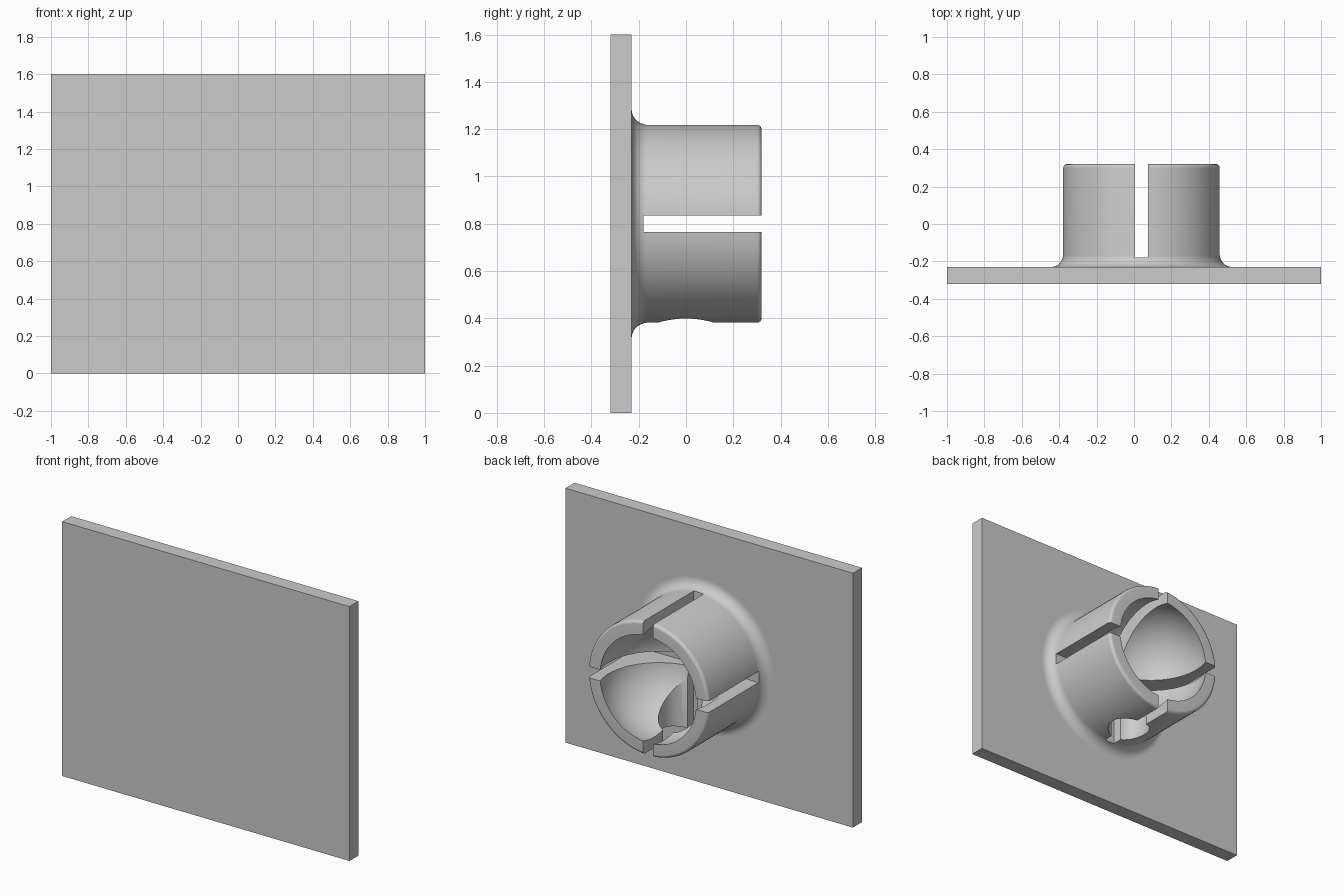
import bpy, bmesh, math
from mathutils import Matrix, Vector

cube = bpy.data.objects.get("Cube")
if cube:
    bpy.data.objects.remove(cube, do_unlink=True)

CX, CZ = 0.04, 0.80             # socket axis
BACK, RIM = -0.23, 0.32         # plate's rear face and socket's open end
RADIUS, FILLET, ROUND = 0.42, 0.065, 0.02
BALL_Y, BALL_R = 0.212, 0.352   # spherical cavity
SLOT_W, SLOT_FLOOR = 0.07, -0.18

grey = bpy.data.materials.new("light_grey")
grey.use_nodes = True
colour = (0.6, 0.6, 0.6, 1)
grey.diffuse_color = colour
grey.node_tree.nodes["Principled BSDF"].inputs["Base Color"].default_value = colour


def make_object(name, bm):
    bmesh.ops.recalc_face_normals(bm, faces=bm.faces)
    mesh = bpy.data.meshes.new(name)
    bm.to_mesh(mesh)
    bm.free()
    mesh.materials.append(grey)
    obj = bpy.data.objects.new(name, mesh)
    bpy.context.collection.objects.link(obj)
    return obj


def box(name, low, high):
    low, high = Vector(low), Vector(high)
    bm = bmesh.new()
    bmesh.ops.create_cube(bm, size=1, matrix=Matrix.Translation((low + high) / 2)
                          @ Matrix.Diagonal((*(high - low), 1)))
    return make_object(name, bm)


def arc(r, y, radius, start, end, steps):
    """Points of a circular arc in the (radius, y) profile plane."""
    angles = [math.radians(start + (end - start) * i / steps) for i in range(steps + 1)]
    return [(r + radius * math.cos(a), y + radius * math.sin(a)) for a in angles]


def lathe(name, profile, segments):
    bm = bmesh.new()
    verts = [bm.verts.new((CX + r, y, CZ)) for r, y in profile]
    edges = [bm.edges.new(pair) for pair in zip(verts, verts[1:])]
    bmesh.ops.spin(bm, geom=verts + edges, cent=(CX, 0, CZ), axis=(0, 1, 0),
                   angle=math.tau, steps=segments)
    bmesh.ops.remove_doubles(bm, verts=bm.verts, dist=0.0001)
    return make_object(name, bm)


def cut(target, cutter):
    cutter.hide_render = True
    mod = target.modifiers.new("cut", "BOOLEAN")
    mod.operation, mod.solver, mod.object = "DIFFERENCE", "EXACT", cutter
    bpy.context.view_layer.objects.active = target
    bpy.ops.object.modifier_apply(modifier=mod.name)
    bpy.data.objects.remove(cutter, do_unlink=True)


# Mounting plate
box("mounting_plate", (-1, -0.32, 0), (1, BACK, 1.6))

# Socket: flared foot, straight wall, rounded rim and ball cavity in one profile
mouth = math.degrees(math.asin((RIM - BALL_Y) / BALL_R))
profile = [(0, BACK - 0.02), (RADIUS + FILLET, BACK - 0.02)]
profile += arc(RADIUS + FILLET, BACK + FILLET, FILLET, 270, 180, 10)
profile += arc(RADIUS - ROUND, RIM - ROUND, ROUND, 0, 90, 6)
profile += arc(0, BALL_Y, BALL_R, mouth, -90, 32)
socket = lathe("ball_socket", profile, 96)

# Crossed slots split the wall into four fingers
h, reach = SLOT_W / 2, RADIUS + 0.1
for dx, dz in ((h, reach), (reach, h)):
    cut(socket, box("slot_cutter", (CX - dx, SLOT_FLOOR, CZ - dz),
                    (CX + dx, RIM + 0.1, CZ + dz)))

# Round drain hole through the underside
bm = bmesh.new()
bmesh.ops.create_cone(bm, cap_ends=True, segments=48, radius1=0.125, radius2=0.125,
                      depth=0.6, matrix=Matrix.Translation((CX, 0, CZ - 0.3)))
cut(socket, make_object("hole_cutter", bm))

# Smooth the curved surfaces, keep the cut edges sharp
bpy.ops.object.select_all(action="DESELECT")
socket.select_set(True)
bpy.context.view_layer.objects.active = socket
bpy.ops.object.shade_smooth_by_angle(angle=math.radians(30))
